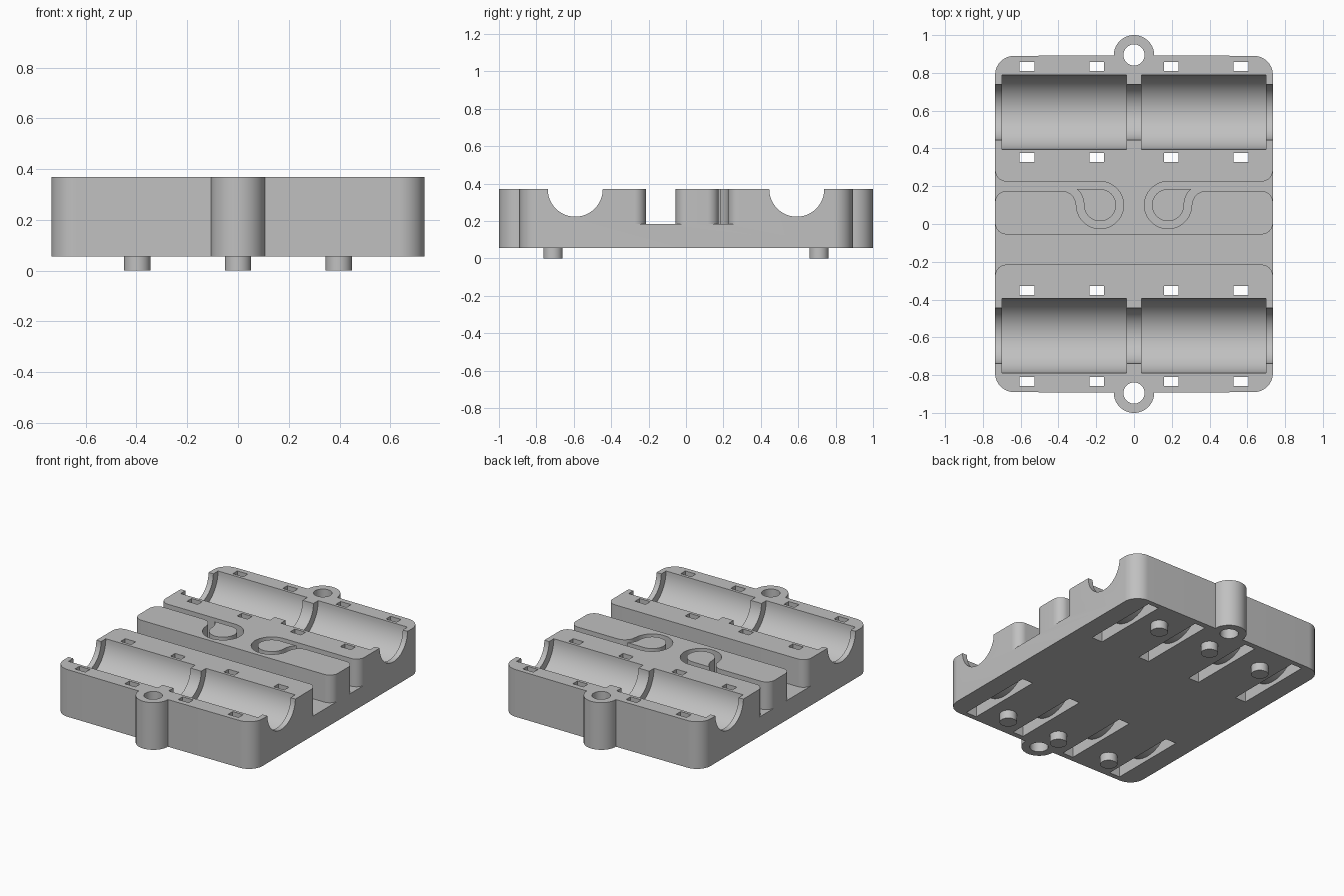
import bpy, bmesh
from math import sin, cos, radians

cube = bpy.data.objects.get("Cube")
if cube:
    bpy.data.objects.remove(cube, do_unlink=True)

grey = bpy.data.materials.new("light_grey_plastic")
grey.use_nodes = True
COLOUR = (0.53, 0.53, 0.53, 1)
grey.diffuse_color = COLOUR
grey.node_tree.nodes["Principled BSDF"].inputs["Base Color"].default_value = COLOUR

HALF_X, HALF_Y = 0.735, 0.89
BOTTOM, FLOOR, TOP, ABOVE = 0.055, 0.185, 0.37, 0.5
ROD_Y = 0.592


def arc(cx, cy, r, a0, a1):
    n = max(4, int(abs(a1 - a0) / 6))
    angles = [radians(a0 + (a1 - a0) * i / n) for i in range(n + 1)]
    return [(cx + r * cos(a), cy + r * sin(a)) for a in angles]


def prism(name, outline, lo, hi, axis="Z"):
    """Extrude an outline along Z (points are x, y) or X (points are y, z)."""
    bm = bmesh.new()
    place = (lambda u, v: (u, v, lo)) if axis == "Z" else (lambda u, v: (lo, u, v))
    face = bm.faces.new([bm.verts.new(place(u, v)) for u, v in outline])
    new = bmesh.ops.extrude_face_region(bm, geom=[face])["geom"]
    step = (0, 0, hi - lo) if axis == "Z" else (hi - lo, 0, 0)
    bmesh.ops.translate(bm, vec=step, verts=[g for g in new if isinstance(g, bmesh.types.BMVert)])
    bmesh.ops.recalc_face_normals(bm, faces=bm.faces)
    mesh = bpy.data.meshes.new(name)
    bm.to_mesh(mesh)
    bm.free()
    mesh.materials.append(grey)
    obj = bpy.data.objects.new(name, mesh)
    bpy.context.collection.objects.link(obj)
    return obj


def select_only(obj):
    bpy.ops.object.select_all(action="DESELECT")
    obj.select_set(True)
    bpy.context.view_layer.objects.active = obj


def carve(target, *cutter_args):
    cutter = prism("cutter", *cutter_args)
    cutter.hide_render = True
    mod = target.modifiers.new("cut", "BOOLEAN")
    mod.operation, mod.solver, mod.object = "DIFFERENCE", "EXACT", cutter
    select_only(target)
    bpy.ops.object.modifier_apply(modifier=mod.name)
    bpy.data.objects.remove(cutter, do_unlink=True)


# Carriage body: rounded plate outline with a screw ear at each end
R, EAR = 0.1, 0.107
cx, cy = HALF_X - R, HALF_Y - R
outline = (arc(cx, cy, R, 0, 90) + arc(0, HALF_Y + 0.003, EAR, 0, 180)
           + arc(-cx, cy, R, 90, 180) + arc(-cx, -cy, R, 180, 270)
           + arc(0, -HALF_Y - 0.003, EAR, 180, 360) + arc(cx, -cy, R, 270, 360))
body = prism("carriage_body", outline, BOTTOM, TOP)

# Wide front gap, flared where the block corners are rounded
r = 0.06
ex = HALF_X - r
gap = ([(0.8, -0.275)] + arc(ex, -0.275, r, 0, 90) + arc(-ex, -0.275, r, 90, 180)
       + [(-0.8, -0.275), (-0.8, 0.005)] + arc(-ex, 0.005, r, 180, 270)
       + arc(ex, 0.005, r, 270, 360) + [(0.8, 0.005)])
carve(body, gap, FLOOR, ABOVE)

# Belt channels ending in loops, each around a teardrop core
LX, LY, BX = 0.18, 0.1, 0.382
channel = ([(0.8, 0.285)] + arc(ex, 0.285, r, 0, -90) + arc(LX, LY, 0.125, 90, 360)
           + arc(BX, LY, 0.075, 180, 90) + arc(ex, 0.115, r, 90, 0) + [(0.8, 0.115)])
core = arc(LX, LY, 0.085, 90, 360) + arc(BX, LY, 0.117, 180, 133.4)
cores = []
for side, s in (("left", 1), ("right", -1)):
    carve(body, [(s * x, y) for x, y in channel], FLOOR, ABOVE)
    cores.append(prism(side + "_belt_core", [(s * x, y) for x, y in core], FLOOR - 0.005, TOP))


def trough(y, radius):
    return [(y - radius, ABOVE)] + arc(y, TOP, radius, 180, 360) + [(y + radius, ABOVE)]


feet = []
for end, s in (("front", -1), ("back", 1)):
    y = s * ROD_Y
    # Rod trough and the two bearing seats
    carve(body, trough(y, 0.147), -0.9, 0.9, "X")
    for x in (-0.37, 0.37):
        carve(body, trough(y, 0.197), x - 0.33, x + 0.33, "X")
    # Cable tie slots passing under the seats
    tie = ([(y - 0.265, ABOVE), (y - 0.265, 0), (y + 0.265, 0), (y + 0.265, ABOVE),
            (y + 0.217, ABOVE)] + arc(y, 0.3, 0.217, 0, -180) + [(y - 0.217, ABOVE)])
    for x in (-0.566, -0.197, 0.197, 0.566):
        carve(body, tie, x - 0.039, x + 0.039, "X")
    # Screw hole in the ear
    carve(body, arc(0, s * 0.895, 0.056, 0, 354), 0, ABOVE)
    # Locating pegs underneath
    for place, x in (("right", -0.397), ("middle", 0), ("left", 0.397)):
        feet.append(prism(f"{end}_{place}_peg", arc(x, s * 0.711, 0.052, 0, 354), 0, BOTTOM + 0.005))

for obj in [body] + cores + feet:
    select_only(obj)
    bpy.ops.object.shade_smooth_by_angle(angle=radians(30))
